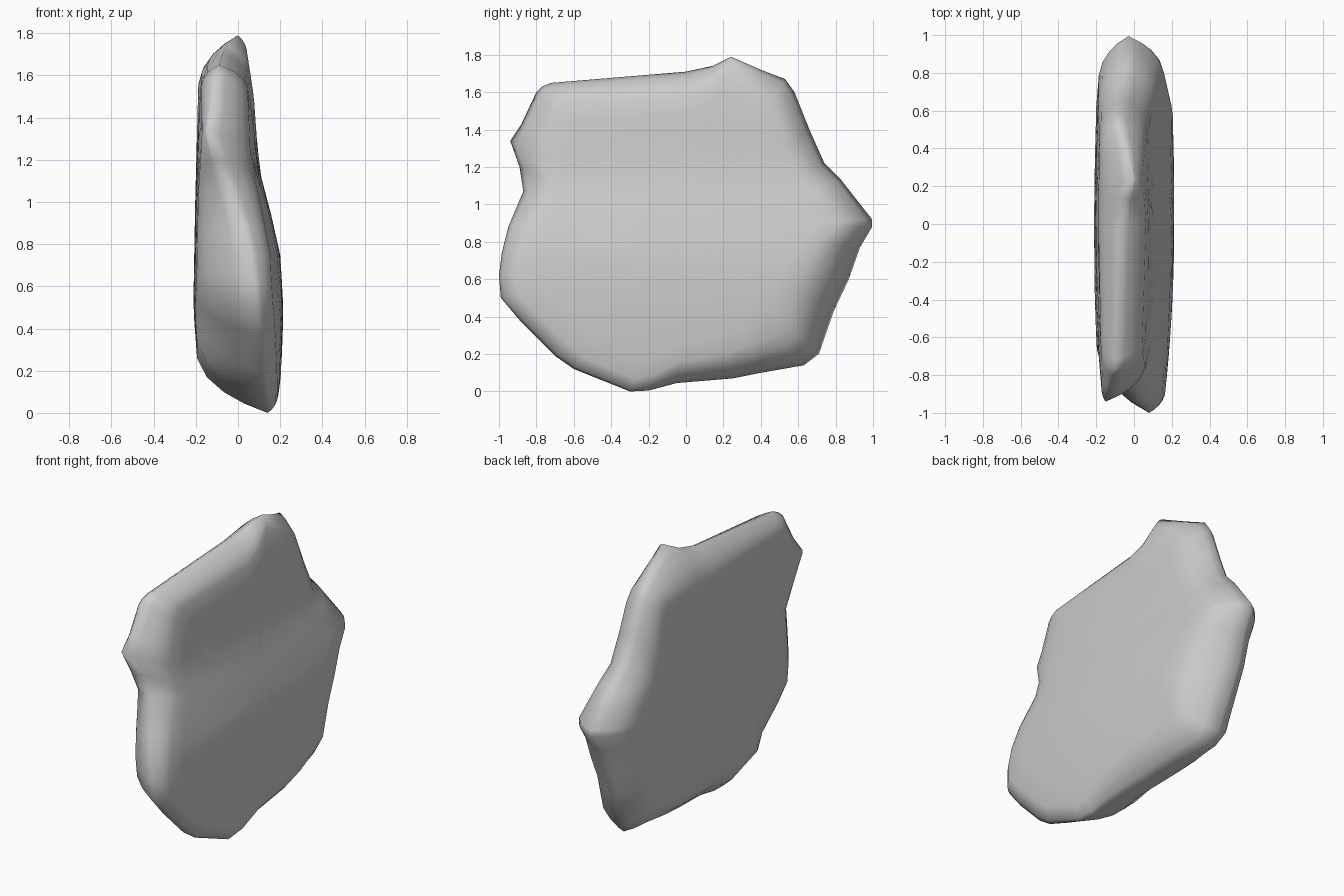
import bpy, bmesh

if "Cube" in bpy.data.objects:
    bpy.data.objects.remove(bpy.data.objects["Cube"])

# Rim of the slab: (y, z, x of the rim edge)
RIM = [(-.72, 1.65, -.09), (-.77, 1.63, -.1), (-.8, 1.6, -.11), (-.88, 1.43, -.13), (-.94, 1.34, -.15),
       (-.89, 1.2, -.1), (-.87, 1.07, -.04), (-.95, .88, .03), (-.985, .74, .06), (-1, .62, .08),
       (-.99, .5, .09), (-.88, .37, .1), (-.7, .19, .11), (-.6, .12, .12),
       (-.45, .06, .13), (-.3, 0, .14), (-.2, .005, .13), (-.05, .045, .1),
       (.25, .07, .07), (.4, .1, .04), (.63, .14, -.01), (.71, .2, -.03),
       (.79, .43, -.05), (.87, .6, -.05), (.93, .77, -.04), (.99, .88, -.03), (.99, .92, -.03),
       (.83, 1.13, -.05), (.74, 1.22, -.06), (.66, 1.4, -.07), (.58, 1.6, -.08),
       (.53, 1.67, -.08), (.4, 1.72, -.04), (.24, 1.79, 0), (.14, 1.74, -.05), (0, 1.71, -.07)]
RIM = [(y / .995 if y > .98 else y, z, x) for y, z, x in RIM]

# Height -> x of the two broad faces
FACE = [(0, .185), (.2, .205), (.4, .213), (.55, .213), (.75, .2), (.95, .155), (1.15, .1), (1.5, .075), (1.8, .03)]
BACK = [(0, -.16), (.2, -.19), (.5, -.212), (1, -.203), (1.6, -.187), (1.8, -.17)]

# Shoulder rounding: (inward share, outward share)
SHOULDER = [(.17, .36), (.38, .66), (.66, .89), (1, 1)]
CY, CZ = 0, .87


def surface(table, y, z):
    for (z0, x0), (z1, x1) in zip(table, table[1:]):
        if z <= z1:
            x = x0 + (x1 - x0) * max(0, z - z0) / (z1 - z0)
            break
    # slight crown, with the front end of the right face falling away
    if table is BACK:
        return x + .03 * y * y
    return x - (.06 if y < 0 else .02) * y * y


def inward(y, z, d):
    r = ((y - CY) ** 2 + (z - CZ) ** 2) ** .5
    k = max(0, 1 - d / r)
    return CY + (y - CY) * k, CZ + (z - CZ) * k


bm = bmesh.new()
rim = [bm.verts.new((x, y, z)) for y, z, x in RIM]
n = len(rim)


def bridge(a, b):
    for i in range(n):
        j = (i + 1) % n
        bm.faces.new((a[i], a[j], b[j], b[i]))


def build_side(table, spread):
    prev = rim
    # rounded shoulder, steeper along the bottom
    for u, v in SHOULDER:
        ring = []
        for y, z, x in RIM:
            depth = abs(surface(table, y, z) - x)
            slope = .78 if z < .13 else spread
            y1, z1 = inward(y, z, u * (.04 + slope * depth))
            ring.append(bm.verts.new((x + v * (surface(table, y1, z1) - x), y1, z1)))
        bridge(prev, ring)
        prev = ring
    # broad face closing to the middle
    base = [v.co.copy() for v in prev]
    for s in (.86, .7, .52, .34, .17):
        ring = []
        for c in base:
            y, z = CY + (c.y - CY) * s, CZ + (c.z - CZ) * s
            ring.append(bm.verts.new((surface(table, y, z), y, z)))
        bridge(prev, ring)
        prev = ring
    mid = bm.verts.new((surface(table, CY, CZ), CY, CZ))
    for i in range(n):
        bm.faces.new((prev[i], prev[(i + 1) % n], mid))


build_side(FACE, .85)
build_side(BACK, 1.15)

# Shallow chip in the lower corner of the broad face
for v in bm.verts:
    d = ((v.co.y - .5) ** 2 + (v.co.z - .28) ** 2) ** .5
    if v.co.x > .1 and d < .14:
        v.co.x -= .03 * (1 - d / .14)

bmesh.ops.recalc_face_normals(bm, faces=bm.faces)
mesh = bpy.data.meshes.new("rock_slab")
bm.to_mesh(mesh)
bm.free()
mesh.shade_smooth()
rock = bpy.data.objects.new("rock_slab", mesh)
bpy.context.collection.objects.link(rock)
